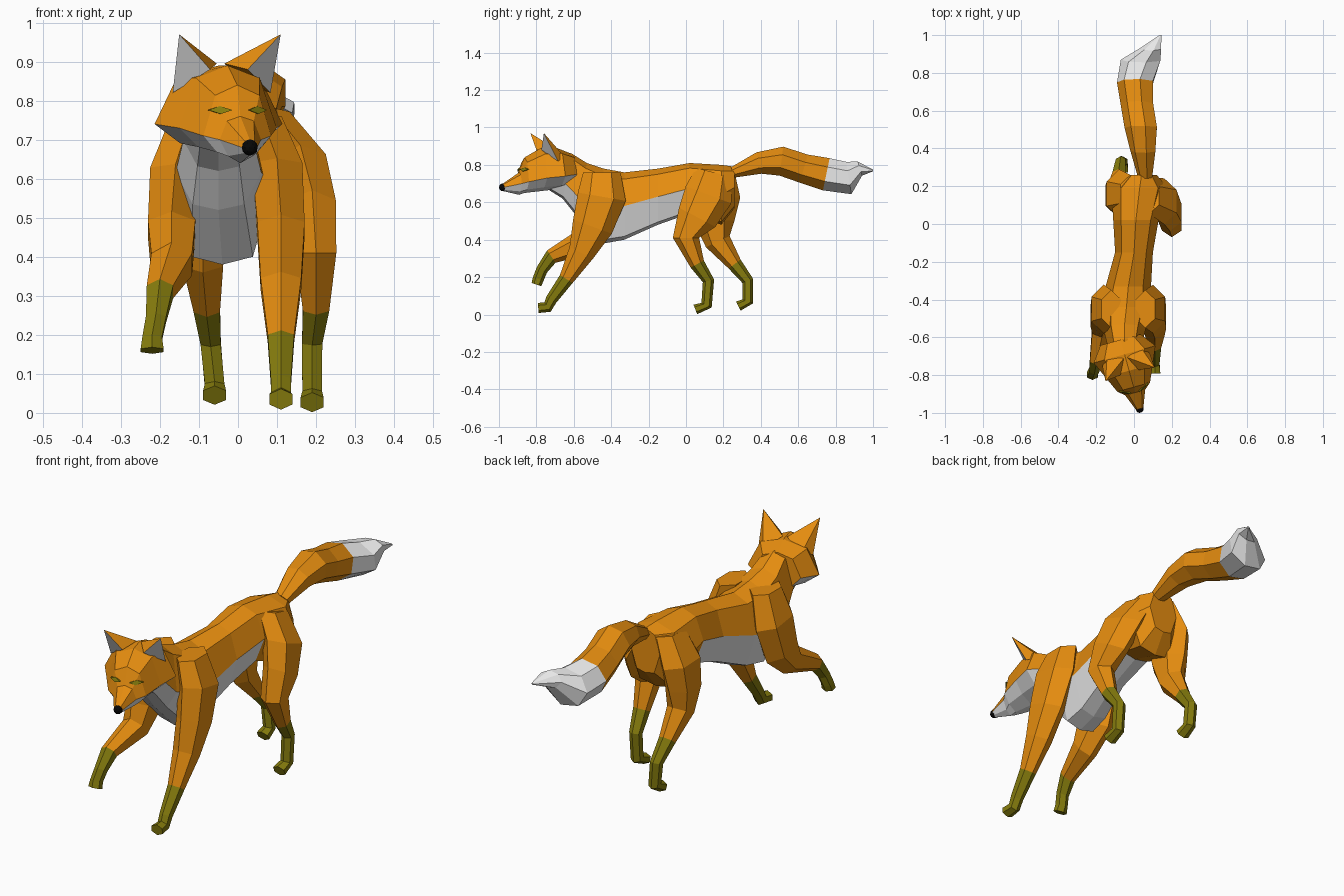
import bpy
import bmesh
import math
from mathutils import Vector

if "Cube" in bpy.data.objects:
    bpy.data.objects.remove(bpy.data.objects["Cube"], do_unlink=True)

CM = 0.01  # shape rows below are given in hundredths of a unit


def make_material(name, colour):
    mat = bpy.data.materials.new(name)
    mat.use_nodes = True
    mat.diffuse_color = (*colour, 1)
    mat.node_tree.nodes["Principled BSDF"].inputs["Base Color"].default_value = (*colour, 1)
    return mat


ORANGE, WHITE, OLIVE, BLACK = range(4)
materials = [
    make_material("orange_fur", (0.8, 0.27, 0.005)),
    make_material("white_fur", (0.8, 0.8, 0.8)),
    make_material("olive_socks", (0.235, 0.2, 0.004)),
    make_material("black_nose", (0.002, 0.002, 0.002)),
]


def make_object(name, verts, faces, colours):
    """Flat shaded mesh with one material index per face and outward normals."""
    mesh = bpy.data.meshes.new(name)
    bm = bmesh.new()
    points = [bm.verts.new(v) for v in verts]
    for face, colour in zip(faces, colours):
        bm.faces.new([points[i] for i in face]).material_index = colour
    bmesh.ops.recalc_face_normals(bm, faces=bm.faces)
    bm.to_mesh(mesh)
    bm.free()
    for mat in materials:
        mesh.materials.append(mat)
    obj = bpy.data.objects.new(name, mesh)
    bpy.context.scene.collection.objects.link(obj)


def loft(name, rings, rule):
    """Skin a list of equal rings; rule(ring, side) gives the colour."""
    n = len(rings[0])
    last = len(rings) - 1
    verts = [point for ring in rings for point in ring]
    faces, colours = [], []
    for i in range(last):
        for j in range(n):
            a, b = i * n + j, i * n + (j + 1) % n
            faces.append((a, b, b + n, a + n))
            colours.append(rule(i, j))
    faces += [range(n), range(last * n, last * n + n)]
    colours += [rule(0, 0), rule(last - 1, 0)]
    make_object(name, verts, faces, colours)


def mirrored(half):
    """Close a half outline that runs from the top centre to the bottom centre."""
    return half + [(-side, height) for side, height in half[-2:0:-1]]


def tube_rings(centres, girths, sides):
    """Rings square to a path, each with a half width and a half depth."""
    rings = []
    for i, (centre, (wide, deep)) in enumerate(zip(centres, girths)):
        before, after = centres[max(i - 1, 0)], centres[min(i + 1, len(centres) - 1)]
        across = Vector((0, before[2] - after[2], after[1] - before[1])).normalized()
        ring = []
        for s in range(sides):
            angle = math.tau * (s + 0.5) / sides
            offset = Vector((wide * math.cos(angle), 0, 0)) + across * deep * math.sin(angle)
            ring.append((Vector(centre) + offset) * CM)
        rings.append(ring)
    return rings


# Torso and neck: centre x, half width, top y, top z, bottom z, forward lean of the bottom
torso = [
    (4, 8, 26, 79, 57, 0),
    (3, 15, 19, 80, 48, 0),
    (1, 12, 2, 81, 54, 0),
    (0, 10, -15, 78, 48, 0),
    (-3, 12, -33, 76, 40, 0),
    (-4, 13, -44, 78, 38, 0),
    (-5, 11, -53, 81, 52, 5),
    (-5, 9, -61, 86, 62, 5),
    (-5, 8, -69, 87, 67, 5),
]
rings = []
for x, wide, y, top, bottom, lean in torso:
    fur_line = 0.67 if lean else 0.5
    outline = mirrored([(0, 0), (0.65, 0.1), (1, fur_line), (0.6, 0.95), (0, 1)])
    rings.append([Vector((x + s * wide, y - lean * t, top + (bottom - top) * t)) * CM
                  for s, t in outline])
loft("torso", rings, lambda i, j: WHITE if i >= 2 and 2 <= j <= 5 else ORANGE)

# Tail with a white end
tail = [(6, 25, 76), (5, 39, 81), (4, 51, 82), (2, 63, 78), (1, 75, 75), (4, 87, 73),
        (9, 93, 78), (14, 100, 77)]
tail_girths = [(4, 3), (7, 6), (9, 8), (9, 8), (10, 9), (11, 9), (6, 4), (0.5, 0.5)]
loft("tail", tube_rings(tail, tail_girths, 7), lambda i, j: WHITE if i >= 4 else ORANGE)

# Legs share one taper; each path runs from the hip or shoulder to the toes
leg_girths = [(6, 10), (7.5, 13), (7, 11), (6, 7), (3.9, 4), (3, 3.1), (2.9, 3), (3.4, 2.7)]


def make_leg(name, path):
    loft(name, tube_rings(path, leg_girths, 6), lambda i, j: OLIVE if i >= 4 else ORANGE)


make_leg("left_front_leg", [(6, -45, 76), (10, -45, 63), (11, -50, 47), (11, -56, 33),
                            (11, -64, 19), (11, -72, 8), (11, -74, 4), (11, -79, 3.5)])
make_leg("right_front_leg", [(-12, -45, 76), (-16, -45, 62), (-17, -49, 47), (-17, -56, 38),
                             (-20, -72, 31), (-21, -77, 24), (-22, -79, 19), (-22, -80, 16)])
make_leg("left_hind_leg", [(8, 15, 76), (16, 12, 64), (19, 6, 52), (20, 0, 41),
                           (20, 6, 27), (19, 12, 18), (19, 11, 5), (19, 5, 2.7)])
make_leg("right_hind_leg", [(-2, 16, 76), (-8, 16, 63), (-9, 15, 50), (-9, 17, 39),
                            (-8, 26, 27), (-7, 33, 18), (-6, 33, 7), (-6, 28, 4.5)])

# Head is turned towards the model's left
YAW = math.radians(15.5)


def head_point(side, forward, z):
    c, s = math.cos(YAW), math.sin(YAW)
    return Vector((side * c + forward * s - 5, side * s - forward * c - 69, z)) * CM


# Head and muzzle: forward, crown z, half width, cheek z, chin z
head = [
    (-8, 86, 11, 75, 68),
    (0, 89, 17, 74, 67),
    (9, 89, 13, 73, 66),
    (18, 84, 9, 71, 65),
    (21, 76, 5.5, 70, 64),
    (30, 70, 2, 68, 66),
]
rings = []
for forward, crown, wide, cheek, chin in head:
    brow, jaw = crown - 0.2 * (crown - cheek), chin + 0.3 * (cheek - chin)
    outline = mirrored([(0, crown), (0.65 * wide, brow), (wide, cheek), (0.6 * wide, jaw), (0, chin)])
    rings.append([head_point(s, forward, z) for s, z in outline])
loft("head", rings, lambda i, j: WHITE if 2 <= j <= 5 else ORANGE)

# Nose
bpy.ops.mesh.primitive_ico_sphere_add(subdivisions=2, radius=2.1 * CM, location=head_point(0, 30, 68))
nose = bpy.context.object
nose.name = "nose"
nose.data.materials.append(materials[BLACK])

for name, m in (("left", 1), ("right", -1)):
    # Ear: white hollow facing front and outward, orange back
    ear = [(13.5, 11, 97), (5, 10, 88), (13, 3, 82), (1, 2, 89.5), (9, -2, 84)]
    make_object(name + "_ear", [head_point(s * m, f, z) for s, f, z in ear],
                [(0, 1, 2), (0, 1, 3), (0, 3, 4), (0, 4, 2), (1, 3, 4, 2)],
                [WHITE] + [ORANGE] * 4)
    # Eye: thin diamond plate lying on the face
    plate = [[head_point(m * (5 + 2.8 * u), depth - 1.4 * u - 0.5 * v, 77.6 + v)
              for u, v in ((-1, 0), (0, 1), (1, 0), (0, -1))] for depth in (19, 19.9)]
    loft(name + "_eye", plate, lambda i, j: OLIVE)
